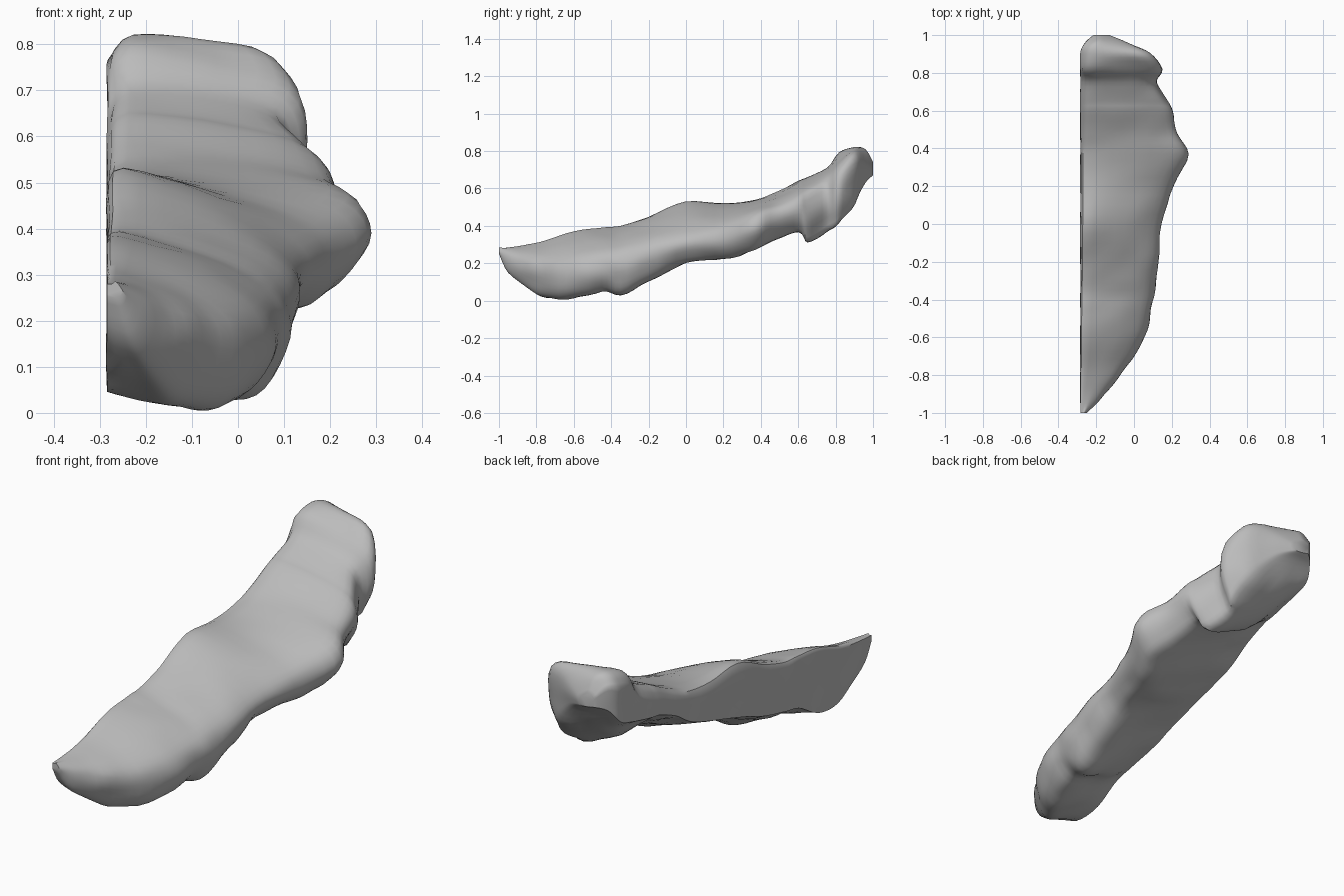
import bpy, bmesh, math
from mathutils import Vector, noise

cube = bpy.data.objects.get("Cube")
if cube:
    bpy.data.objects.remove(cube)

stone = bpy.data.materials.new("grey stone")
stone.use_nodes = True
colour = (0.5, 0.5, 0.5, 1)
stone.diffuse_color = colour
stone.node_tree.nodes["Principled BSDF"].inputs["Base Color"].default_value = colour

WALL = -0.284
# Stations: y, outer x, crest z, outer rim z, ridge z, height of wall foot over ridge
STATIONS = [
    (-1, -.25, .28, .27, .25, .003), (-.95, -.2, .285, .25, .15, .02),
    (-.85, -.12, .3, .23, .07, .04), (-.75, -.04, .32, .22, .02, .03),
    (-.6, .06, .37, .23, .01, .05), (-.45, .09, .39, .26, .05, .09),
    (-.35, .11, .4, .28, .03, .13), (-.2, .13, .45, .32, .1, .1),
    (0, .145, .53, .37, .2, .07), (.2, .21, .52, .41, .22, .11),
    (.37, .29, .54, .47, .27, .12), (.48, .23, .58, .51, .33, .13),
    (.6, .2, .64, .57, .36, .15), (.65, .18, .66, .59, .31, .21),
    (.75, .12, .71, .65, .37, .17), (.82, .15, .79, .71, .41, .15),
    (.9, .09, .82, .78, .52, .07), (.96, -.03, .81, .75, .63, .03),
    (1, -.13, .74, .71, .67, .01)]


def spline(points, steps):
    """Smooth curve running through every point."""
    pts = [Vector(p) for p in points]
    out = []
    for i in range(len(pts) - 1):
        a, b, c, d = pts[max(i - 1, 0)], pts[i], pts[i + 1], pts[min(i + 2, len(pts) - 1)]
        for k in range(steps):
            t = k / steps
            m, n = (c - a) / 2, (d - b) / 2
            out.append(b * (2*t**3 - 3*t*t + 1) + m * (t**3 - 2*t*t + t)
                       + c * (3*t*t - 2*t**3) + n * (t**3 - t*t))
    return out + [pts[-1]]


def section(y, outer, crest, rim, base, foot):
    """Broken flat wall on one side, rounded shell on the other."""
    left = WALL + 0.07 * max(0, (y - .9) / .1) ** 2
    w, h = outer - left, crest - base
    lip = left + min(.035 + .02 * y, w * .3)
    ridge = .27 - .08 * y
    drop = .06 * min(1, h / .3) * min(1, y + 1)
    shell = [
        (left, 0, crest - drop),
        (lip, 0, crest),
        (left + w * .55, 0, crest * .5 + rim * .5 + .01),
        (outer - w * .09, 0, rim),
        (outer, 0, rim - (rim - base) * .4),
        (outer - w * ridge * .35, 0, base + (rim - base) * .18),
        (outer - w * ridge, 0, base),
        (left + w * .35, 0, base + foot * .4),
        (left, 0, base + foot)]
    ring = spline(shell, 4)
    # Straight subdivisions across the wall
    ring += [ring[-1].lerp(ring[0], k / 6) for k in range(1, 6)]
    for p in ring:
        p.y = y
    return ring


# Loft the sections into one closed slab
rows = []
low, high = [p[:3] for p in STATIONS], [p[3:] for p in STATIONS]
for a, b in zip(spline(low, 4), spline(high, 4)):
    rows.append(section(*a, *b))
bm = bmesh.new()
rings = [[bm.verts.new(p) for p in row] for row in rows]
for r, s in zip(rings, rings[1:]):
    for i in range(len(r)):
        j = (i + 1) % len(r)
        bm.faces.new((r[i], r[j], s[j], s[i]))
bm.faces.new(rings[0])
bm.faces.new(rings[-1])
bmesh.ops.recalc_face_normals(bm, faces=bm.faces)
bm.normal_update()

# Gentle weathering, stronger on the shell and underside than on the top
for v in bm.verts:
    rough = .005 if v.normal.z > .5 else .012
    if v.co.x < WALL + .01:
        rough = .004
    edge = min(1, (1 - abs(v.co.y)) * 8)
    v.co += v.normal * noise.noise(v.co * 9) * rough * edge

mesh = bpy.data.meshes.new("broken_slab")
bm.to_mesh(mesh)
bm.free()
mesh.materials.append(stone)
slab = bpy.data.objects.new("broken_slab", mesh)
bpy.context.collection.objects.link(slab)
bpy.context.view_layer.objects.active = slab
slab.select_set(True)
bpy.ops.object.shade_smooth_by_angle(angle=math.radians(40))
